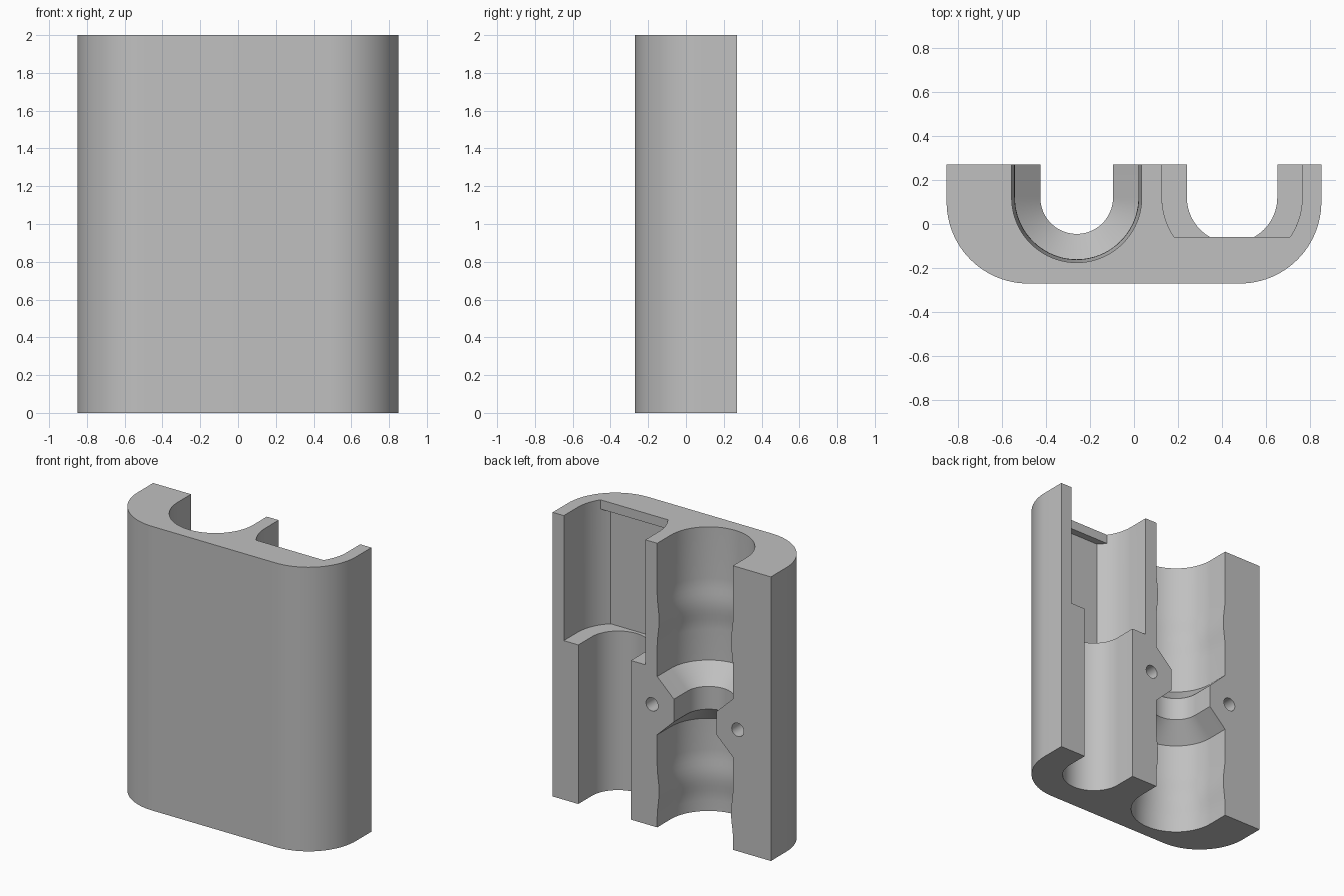
import bpy, bmesh
from math import sin, cos, pi, asin

cube = bpy.data.objects.get("Cube")
if cube:
    bpy.data.objects.remove(cube, do_unlink=True)

BACK = 0.27      # y of the open back face
AXIS_Y = 0.12    # y of both channel axes
SEGS = 40

grey = bpy.data.materials.new("light_grey")
grey.use_nodes = True
grey.diffuse_color = (0.53, 0.53, 0.53, 1)
grey.node_tree.nodes["Principled BSDF"].inputs["Base Color"].default_value = grey.diffuse_color


def arc(cx, cy, r, a0, a1, n):
    return [(cx + r * cos(a0 + (a1 - a0) * i / n), cy + r * sin(a0 + (a1 - a0) * i / n))
            for i in range(n + 1)]


def u_section(cx, r, floor=None):
    """U shape open to the back, optionally cut off by a flat floor."""
    if floor is None:
        pts = arc(cx, AXIS_Y, r, 0, -pi, SEGS)
    else:
        a = asin((AXIS_Y - floor) / r)
        pts = arc(cx, AXIS_Y, r, 0, -a, SEGS // 3) + arc(cx, AXIS_Y, r, a - pi, -pi, SEGS // 3)
    return [(cx + r, BACK + 0.1)] + pts + [(cx - r, BACK + 0.1)]


def loft(name, layers):
    """Closed solid through (z, section) layers of equal point count."""
    bm = bmesh.new()
    rings = [[bm.verts.new((x, y, z)) for x, y in pts] for z, pts in layers]
    for low, high in zip(rings, rings[1:]):
        for i in range(len(low)):
            j = (i + 1) % len(low)
            bm.faces.new((low[i], low[j], high[j], high[i]))
    bm.faces.new(rings[0])
    bm.faces.new(rings[-1])
    bmesh.ops.recalc_face_normals(bm, faces=bm.faces)
    mesh = bpy.data.meshes.new(name)
    bm.to_mesh(mesh)
    bm.free()
    mesh.materials.append(grey)
    obj = bpy.data.objects.new(name, mesh)
    bpy.context.collection.objects.link(obj)
    return obj


def cut(body, cutter):
    cutter.hide_render = True
    mod = body.modifiers.new(cutter.name, 'BOOLEAN')
    mod.operation = 'DIFFERENCE'
    mod.solver = 'EXACT'
    mod.object = cutter
    bpy.context.view_layer.objects.active = body
    bpy.ops.object.modifier_apply(modifier=mod.name)
    bpy.data.objects.remove(cutter, do_unlink=True)


# Outer block: flat back, two rounded front corners
outline = ([(-0.85, BACK)] + arc(-0.48, 0.1, 0.37, pi, 1.5 * pi, 24)
           + arc(0.48, 0.1, 0.37, 1.5 * pi, 2 * pi, 24) + [(0.85, BACK)])
body = loft("holder_body", [(0, outline), (2, outline)])

# Waisted channel: wide bores with a soft ridge each, and a narrow neck midway
MID, WIDE, NECK, RIDGE = 0.857, 0.295, 0.165, 0.015
half = [(0.08, NECK), (0.205, WIDE)]
for i in range(11):
    t = -1 + i / 5
    half.append((0.603 + 0.18 * t, WIDE - RIDGE * (0.5 + 0.5 * cos(pi * t))))
half.append((1.3, WIDE))
profile = [(MID - d, r) for d, r in reversed(half)] + [(MID + d, r) for d, r in half]
cut(body, loft("waisted_channel", [(z, u_section(-0.26, r)) for z, r in profile]))

# Stepped channel: narrow bore below, flat-floored pocket above, lip at the top
for name, z0, z1, r, floor in (("lower_channel", -0.1, 1.2, 0.205, None),
                               ("upper_pocket", 1.12, 1.935, 0.318, -0.11),
                               ("pocket_mouth", 1.9, 2.1, 0.318, -0.06)):
    section = u_section(0.445, r, floor)
    cut(body, loft(name, [(z0, section), (z1, section)]))

# Screw holes either side of the neck
for x in (-0.592, 0.075):
    bpy.ops.mesh.primitive_cylinder_add(vertices=24, radius=0.047, depth=0.5,
                                        location=(x, BACK, 0.855), rotation=(pi / 2, 0, 0))
    hole = bpy.context.object
    hole.name = "screw_hole"
    hole.data.materials.append(grey)
    cut(body, hole)

bpy.ops.object.select_all(action='DESELECT')
body.select_set(True)
bpy.context.view_layer.objects.active = body
bpy.ops.object.shade_smooth_by_angle(angle=pi / 7)
